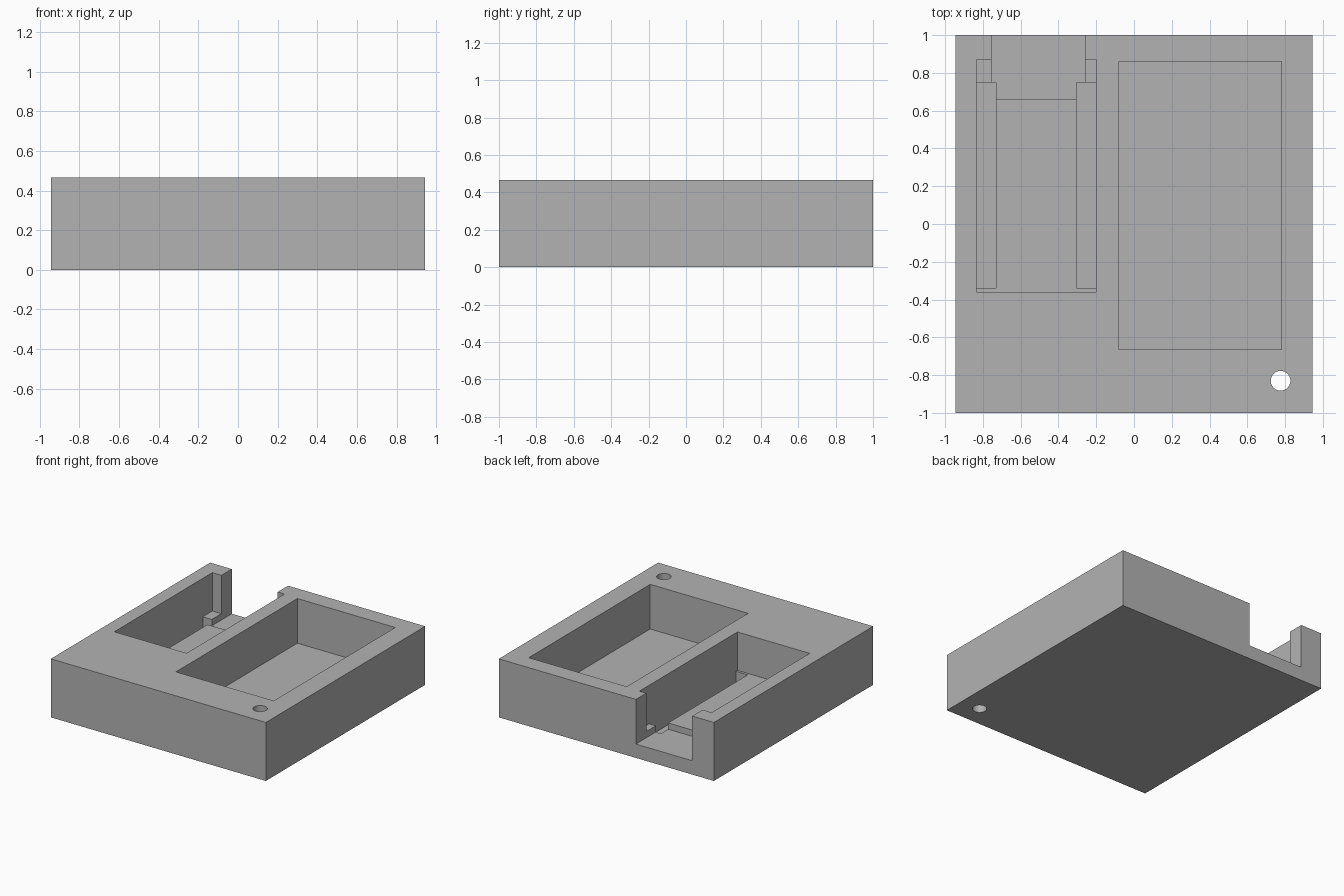
import bpy, bmesh
from mathutils import Vector

cube = bpy.data.objects.get("Cube")
if cube:
    bpy.data.objects.remove(cube, do_unlink=True)

HEIGHT = 0.465
ABOVE = 0.6        # cutters reach above the top face
FLOOR = 0.11       # main pocket floor
LEDGE = 0.16       # raised bed of the slotted pocket
GROOVE = 0.06      # side groove floor

grey = bpy.data.materials.new("Mid grey")
grey.use_nodes = True
colour = (0.45, 0.45, 0.45, 1)
grey.diffuse_color = colour
grey.node_tree.nodes["Principled BSDF"].inputs["Base Color"].default_value = colour


def add_object(name, bm):
    mesh = bpy.data.meshes.new(name)
    bm.to_mesh(mesh)
    bm.free()
    mesh.materials.append(grey)
    obj = bpy.data.objects.new(name, mesh)
    bpy.context.collection.objects.link(obj)
    return obj


def box(name, x0, x1, y0, y1, z0, z1):
    bm = bmesh.new()
    bmesh.ops.create_cube(bm, size=1)
    low, high = Vector((x0, y0, z0)), Vector((x1, y1, z1))
    bmesh.ops.scale(bm, vec=high - low, verts=bm.verts)
    bmesh.ops.translate(bm, vec=(low + high) / 2, verts=bm.verts)
    return add_object(name, bm)


def cylinder(name, x, y, radius):
    bm = bmesh.new()
    bmesh.ops.create_cone(bm, cap_ends=True, segments=48, radius1=radius,
                          radius2=radius, depth=2)
    bmesh.ops.translate(bm, vec=(x, y, 0), verts=bm.verts)
    return add_object(name, bm)


# Solid block
block = box("holder_block", -0.945, 0.945, -1, 1, 0, HEIGHT)

# Pockets, open back slot, side grooves and through hole
cutters = [
    box("large_pocket_cutter", -0.08, 0.78, -0.665, 0.86, FLOOR, ABOVE),
    box("slotted_pocket_cutter", -0.835, -0.20, -0.36, 0.87, LEDGE, ABOVE),
    box("back_slot_cutter", -0.755, -0.26, 0.66, 1.1, FLOOR, ABOVE),
    cylinder("hole_cutter", 0.776, -0.83, 0.052),
]
for side, x0, x1 in (("right", -0.835, -0.73), ("left", -0.305, -0.20)):
    cutters.append(box(side + "_groove_cutter", x0, x1, -0.34, 0.75, GROOVE, ABOVE))

for cutter in cutters:
    cutter.hide_render = True
    cut = block.modifiers.new(cutter.name, 'BOOLEAN')
    cut.operation = 'DIFFERENCE'
    cut.solver = 'EXACT'
    cut.object = cutter

# Bake the cuts and discard the cutters
graph = bpy.context.evaluated_depsgraph_get()
carved = bpy.data.meshes.new_from_object(block.evaluated_get(graph))
block.modifiers.clear()
block.data = carved
for cutter in cutters:
    bpy.data.objects.remove(cutter, do_unlink=True)

# Crisp edges with a smooth hole wall
bpy.ops.object.select_all(action='DESELECT')
block.select_set(True)
bpy.context.view_layer.objects.active = block
bpy.ops.object.shade_smooth_by_angle(angle=0.5)
